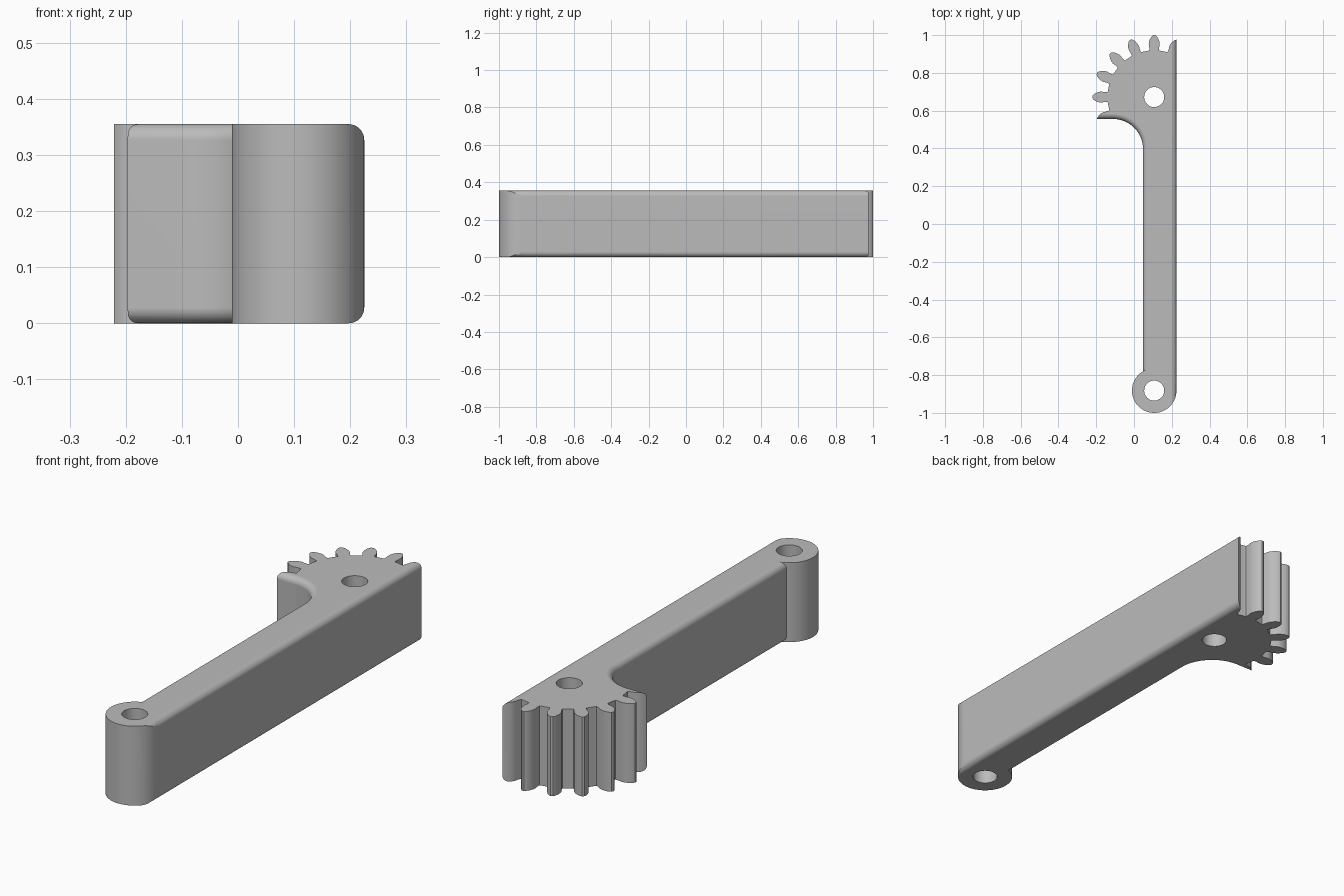
import bpy, bmesh, math
from mathutils import Vector

cube = bpy.data.objects.get("Cube")
if cube:
    bpy.data.objects.remove(cube, do_unlink=True)

HEIGHT = 0.355
RIGHT = 0.225          # flat long side
ARM_LEFT = 0.048
ROUND = 0.028          # radius of the softened long edges
PIVOT_X = 0.107
GEAR_Y, BOSS_Y = 0.672, -0.882
BOSS_R, HOLE_R = 0.118, 0.053
TEETH = 16

grey = bpy.data.materials.new("plain grey")
grey.use_nodes = True
colour = (0.5, 0.5, 0.5, 1)
grey.diffuse_color = colour
grey.node_tree.nodes["Principled BSDF"].inputs["Base Color"].default_value = colour


def arc(cx, cy, r, start, end, n):
    return [(cx + r * math.cos(math.radians(start + (end - start) * i / n)),
             cy + r * math.sin(math.radians(start + (end - start) * i / n)))
            for i in range(n + 1)]


def prism(name, outline, z0, z1, soft=None):
    """Extrude an outline; round rim edges whose midpoint passes the soft test."""
    bm = bmesh.new()
    base = bm.faces.new([bm.verts.new((x, y, z0)) for x, y in outline])
    top = bmesh.ops.extrude_face_region(bm, geom=[base], use_keep_orig=True)
    bmesh.ops.translate(bm, vec=(0, 0, z1 - z0),
                        verts=[g for g in top["geom"] if isinstance(g, bmesh.types.BMVert)])
    bmesh.ops.recalc_face_normals(bm, faces=bm.faces)
    if soft:
        rim = [e for e in bm.edges
               if abs(e.verts[0].co.z - e.verts[1].co.z) < 1e-5
               and soft((e.verts[0].co + e.verts[1].co) / 2)]
        bmesh.ops.bevel(bm, geom=rim, offset=ROUND, segments=8, profile=0.5,
                        affect='EDGES', clamp_overlap=False)
    mesh = bpy.data.meshes.new(name)
    bm.to_mesh(mesh)
    bm.free()
    mesh.materials.append(grey)
    obj = bpy.data.objects.new(name, mesh)
    bpy.context.scene.collection.objects.link(obj)
    return obj


def combine(obj, other, operation):
    """Apply a boolean and discard the helper."""
    mod = obj.modifiers.new("combine", 'BOOLEAN')
    mod.object, mod.operation, mod.solver = other, operation, 'EXACT'
    bpy.context.view_layer.update()
    deps = bpy.context.evaluated_depsgraph_get()
    mesh = bpy.data.meshes.new_from_object(obj.evaluated_get(deps))
    obj.modifiers.clear()
    obj.data = mesh
    bpy.data.objects.remove(other, do_unlink=True)


# Gear outline: one rounded tooth repeated around the pivot
half_tooth = [(0.247, 0.026), (0.262, 0.026), (0.28, 0.029), (0.295, 0.027),
              (0.31, 0.021), (0.322, 0.013), (0.328, 0.005)]
tooth = [(r, -w) for r, w in half_tooth] + [(r, w) for r, w in reversed(half_tooth)]
gear_outline = []
for i in range(TEETH):
    a = math.tau * i / TEETH
    c, s = math.cos(a), math.sin(a)
    gear_outline += [(PIVOT_X + r * c - w * s, GEAR_Y + r * s + w * c) for r, w in tooth]
    gap = 360 / TEETH
    gear_outline += arc(PIVOT_X, GEAR_Y, 0.247, gap * (i + 0.36), gap * (i + 0.64), 3)
lever = prism("gear_lever", gear_outline, -0.1, HEIGHT + 0.1)

# Arm stock, trimmed below by the envelope
arm = prism("arm", [(-0.1, BOSS_Y), (0.3, BOSS_Y), (0.3, 0.62), (-0.1, 0.62)],
            -0.1, HEIGHT + 0.1)
combine(lever, arm, 'UNION')

# Envelope: flat right side, concave shoulder and slim arm, with softened edges
SHOULDER_Y, SHOULDER_R = 0.556, 0.16
shoulder = arc(ARM_LEFT - SHOULDER_R, SHOULDER_Y - SHOULDER_R, SHOULDER_R, 90, 0, 24)
envelope = prism("envelope",
                 [(RIGHT, -1.2), (RIGHT, 1.2), (-0.5, 1.2), (-0.5, SHOULDER_Y)]
                 + shoulder + [(ARM_LEFT, -1.2)], 0, HEIGHT,
                 lambda p: abs(p.y) < 1.1 and p.x > -0.49)
combine(lever, envelope, 'INTERSECT')

# Pivot boss at the front end, sharing the softened right side
boss = prism("boss", arc(PIVOT_X, BOSS_Y, BOSS_R, 0, 360, 64)[:-1], -0.1, HEIGHT + 0.1)
side = prism("side_envelope", [(RIGHT, -1.2), (RIGHT, 1.2), (-0.5, 1.2), (-0.5, -1.2)],
             0, HEIGHT, lambda p: p.x > RIGHT - 0.01)
combine(boss, side, 'INTERSECT')
combine(lever, boss, 'UNION')

# Pivot holes
for y in (GEAR_Y, BOSS_Y):
    hole = prism("hole", arc(PIVOT_X, y, HOLE_R, 0, 360, 48)[:-1], -0.2, HEIGHT + 0.2)
    combine(lever, hole, 'DIFFERENCE')

# Smooth curves, crisp corners
bpy.ops.object.select_all(action='DESELECT')
lever.select_set(True)
bpy.context.view_layer.objects.active = lever
bpy.ops.object.shade_smooth_by_angle(angle=math.radians(30))
normals = lever.modifiers.new("even shading", 'WEIGHTED_NORMAL')
normals.keep_sharp = True
